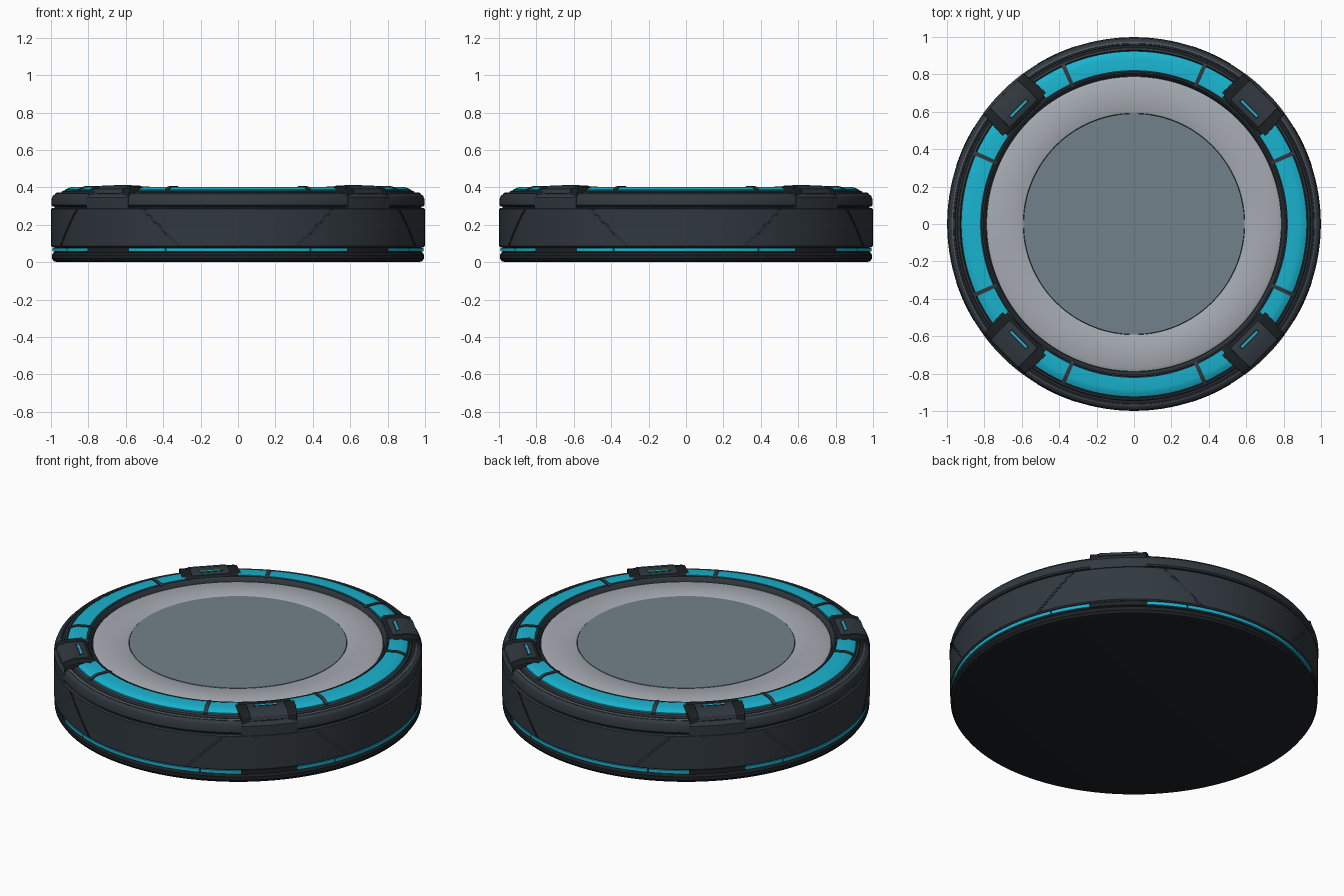
import bpy, bmesh, math

if "Cube" in bpy.data.objects:
    bpy.data.objects.remove(bpy.data.objects["Cube"])

def material(name, rgb):
    m = bpy.data.materials.new(name)
    m.diffuse_color = (*rgb, 1)
    m.use_nodes = True
    m.node_tree.nodes["Principled BSDF"].inputs["Base Color"].default_value = m.diffuse_color
    return m

DARK = material("dark_shell", (0.030, 0.040, 0.050))
BLACK = material("black_trim", (0.012, 0.015, 0.018))
EDGE = material("edge_grey", (0.07, 0.09, 0.105))
CYAN = material("cyan_glow", (0.01, 0.45, 0.62))
PLATE = material("light_plate", (0.38, 0.41, 0.45))
PAD = material("pad_glass", (0.17, 0.22, 0.255))

def finish(bm, name, mat, angle=30, bevel=0):
    bmesh.ops.recalc_face_normals(bm, faces=bm.faces)
    me = bpy.data.meshes.new(name)
    bm.to_mesh(me)
    bm.free()
    ob = bpy.data.objects.new(name, me)
    bpy.context.collection.objects.link(ob)
    me.materials.append(mat)
    bpy.ops.object.select_all(action='DESELECT')
    ob.select_set(True)
    bpy.context.view_layer.objects.active = ob
    if bevel:
        b = ob.modifiers.new("bevel", 'BEVEL')
        b.width, b.segments = bevel, 2
    bpy.ops.object.shade_smooth_by_angle(angle=math.radians(angle))
    return ob

def lathe(name, profile, mat, steps=160):
    """Revolve an (r, z) profile a full turn; ends on r = 0 close it, others loop."""
    bm = bmesh.new()
    closed = profile[0][0] > 0
    rings = []
    for r, z in profile:
        if r == 0:
            rings.append([bm.verts.new((0, 0, z))] * steps)
        else:
            rings.append([bm.verts.new((r * math.cos(t), r * math.sin(t), z))
                          for t in (2 * math.pi * i / steps for i in range(steps))])
    n = len(rings)
    for k in range(n if closed else n - 1):
        a, b = rings[k], rings[(k + 1) % n]
        for i in range(steps):
            j = (i + 1) % steps
            quad = list(dict.fromkeys((a[i], a[j], b[j], b[i])))
            bm.faces.new(quad)
    return finish(bm, name, mat)

def arcs(name, profile, spans, mat, bevel=0):
    """Sweep a closed (r, z) profile through each span of degrees, repeated four times."""
    bm = bmesh.new()
    for q in range(4):
        for a0, a1 in spans:
            steps = max(2, round((a1 - a0) / 2.25))
            rows = []
            for i in range(steps + 1):
                t = math.radians(90 * q + a0 + (a1 - a0) * i / steps)
                rows.append([bm.verts.new((r * math.cos(t), r * math.sin(t), z)) for r, z in profile])
            n = len(profile)
            for a, b in zip(rows, rows[1:]):
                for k in range(n):
                    bm.faces.new((a[k], a[(k + 1) % n], b[(k + 1) % n], b[k]))
            bm.faces.new(rows[0])
            bm.faces.new(rows[-1])
    return finish(bm, name, mat, bevel=bevel)

def corner_prisms(name, side, halves, mat, bevel=0):
    """Radial (r, z) outline given width by half-width per point, at the four diagonals."""
    bm = bmesh.new()
    for q in range(4):
        t = math.radians(45 + 90 * q)
        c, s = math.cos(t), math.sin(t)
        rows = [[bm.verts.new((r * c - sg * w * s, r * s + sg * w * c, z))
                 for (r, z), w in zip(side, halves)] for sg in (-1, 1)]
        n = len(side)
        for k in range(n):
            bm.faces.new((rows[0][k], rows[0][(k + 1) % n], rows[1][(k + 1) % n], rows[1][k]))
        for row in rows:
            bm.faces.new(row)
    return finish(bm, name, mat, bevel=bevel)

# Base foot and groove core
lathe("base_foot", [(0, 0), (0.965, 0), (0.985, 0.006), (0.995, 0.02), (0.995, 0.04),
                    (0.985, 0.053), (0.975, 0.055), (0, 0.055)], BLACK)
lathe("groove_core", [(0, 0.03), (0.982, 0.03), (0.982, 0.32), (0, 0.32)], BLACK)

# Main side wall
lathe("side_wall", [(0.95, 0.08), (0.992, 0.08), (0.999, 0.086), (0.999, 0.285),
                    (0.992, 0.291), (0.95, 0.291)], DARK)

# Upper rim with rounded shoulder
lathe("upper_rim", [(0.79, 0.299), (0.99, 0.299), (0.998, 0.306), (0.998, 0.335), (0.990, 0.355),
                    (0.972, 0.368), (0.958, 0.372), (0.954, 0.368), (0.946, 0.368), (0.942, 0.378),
                    (0.930, 0.384), (0.926, 0.374), (0.816, 0.374), (0.814, 0.402), (0.806, 0.402),
                    (0.798, 0.392), (0.79, 0.37)], DARK)
lathe("rim_highlight", [(0.973, 0.364), (0.975, 0.3695), (0.966, 0.3735), (0.962, 0.366)], EDGE)

# Landing plate and centre pad
lathe("inner_plate", [(0.592, 0.34), (0.592, 0.382), (0.600, 0.386), (0.770, 0.386),
                      (0.788, 0.378), (0.790, 0.34)], PLATE)
lathe("plate_gap", [(0, 0.32), (0.805, 0.32), (0.805, 0.365), (0, 0.365)], BLACK)
lathe("centre_pad", [(0, 0.34), (0.590, 0.34), (0.590, 0.384), (0, 0.384)], PAD)

# Glowing top segments, with dividers between them
arcs("top_glow", [(0.820, 0.365), (0.820, 0.403), (0.885, 0.403), (0.905, 0.398), (0.924, 0.388), (0.924, 0.365)],
     [(-23.4, 23.4), (24.6, 35), (-35, -24.6)], CYAN)
arcs("glow_dividers", [(0.800, 0.37), (0.800, 0.402), (0.812, 0.408), (0.885, 0.408), (0.907, 0.402),
                       (0.936, 0.388), (0.936, 0.37)], [(23.3, 24.7), (-24.7, -23.3)], DARK)

# Lower glow strip, broken at the corners
arcs("lower_glow", [(0.97, 0.057), (0.993, 0.057), (0.993, 0.076), (0.97, 0.076)],
     [(-22.8, 22.8), (23.2, 36), (-36, -23.2)], CYAN)
arcs("lower_strip_blocks", [(0.97, 0.053), (0.990, 0.053), (0.990, 0.081), (0.97, 0.081)], [(36, 54)], BLACK)

# Corner clamps: rim cover, body, raised cap and slot light
arcs("clamp_rim_covers", [(0.93, 0.288), (1.0, 0.288), (1.0, 0.345), (0.985, 0.366), (0.93, 0.378)],
     [(36, 54)], DARK)
corner_prisms("clamp_bodies", [(0.815, 0.36), (0.815, 0.395), (0.83, 0.404), (0.93, 0.404), (0.975, 0.388),
                               (0.987, 0.340), (0.93, 0.335)],
              [0.168, 0.168, 0.165, 0.158, 0.153, 0.151, 0.155], BLACK, 0.003)
corner_prisms("clamp_caps", [(0.835, 0.38), (0.835, 0.406), (0.845, 0.410), (0.925, 0.410), (0.978, 0.392),
                             (0.985, 0.37)],
              [0.108, 0.108, 0.104, 0.104, 0.104, 0.108], DARK, 0.002)
corner_prisms("clamp_slots", [(0.860, 0.39), (0.860, 0.4112), (0.884, 0.4112), (0.884, 0.39)], [0.068] * 4, BLACK)
corner_prisms("clamp_lights", [(0.866, 0.39), (0.866, 0.412), (0.878, 0.412), (0.878, 0.39)], [0.06] * 4, CYAN)

# Slanted panel seams on the side wall
bm = bmesh.new()
for q in range(4):
    for sg in (-1, 1):
        for off in (0, 0.9):
            rows = []
            for i in range(9):
                f = i / 8
                row = []
                for r, d in ((0.99, 0), (1.0005, 0), (1.0005, 0.22), (0.99, 0.22)):
                    t = math.radians(90 * q + sg * (18 + off + d + 12 * f))
                    row.append(bm.verts.new((r * math.cos(t), r * math.sin(t), 0.086 + 0.199 * f)))
                rows.append(row)
            for a, b in zip(rows, rows[1:]):
                for k in range(4):
                    bm.faces.new((a[k], a[(k + 1) % 4], b[(k + 1) % 4], b[k]))
            bm.faces.new(rows[0])
            bm.faces.new(rows[-1])
finish(bm, "panel_seams", BLACK)
